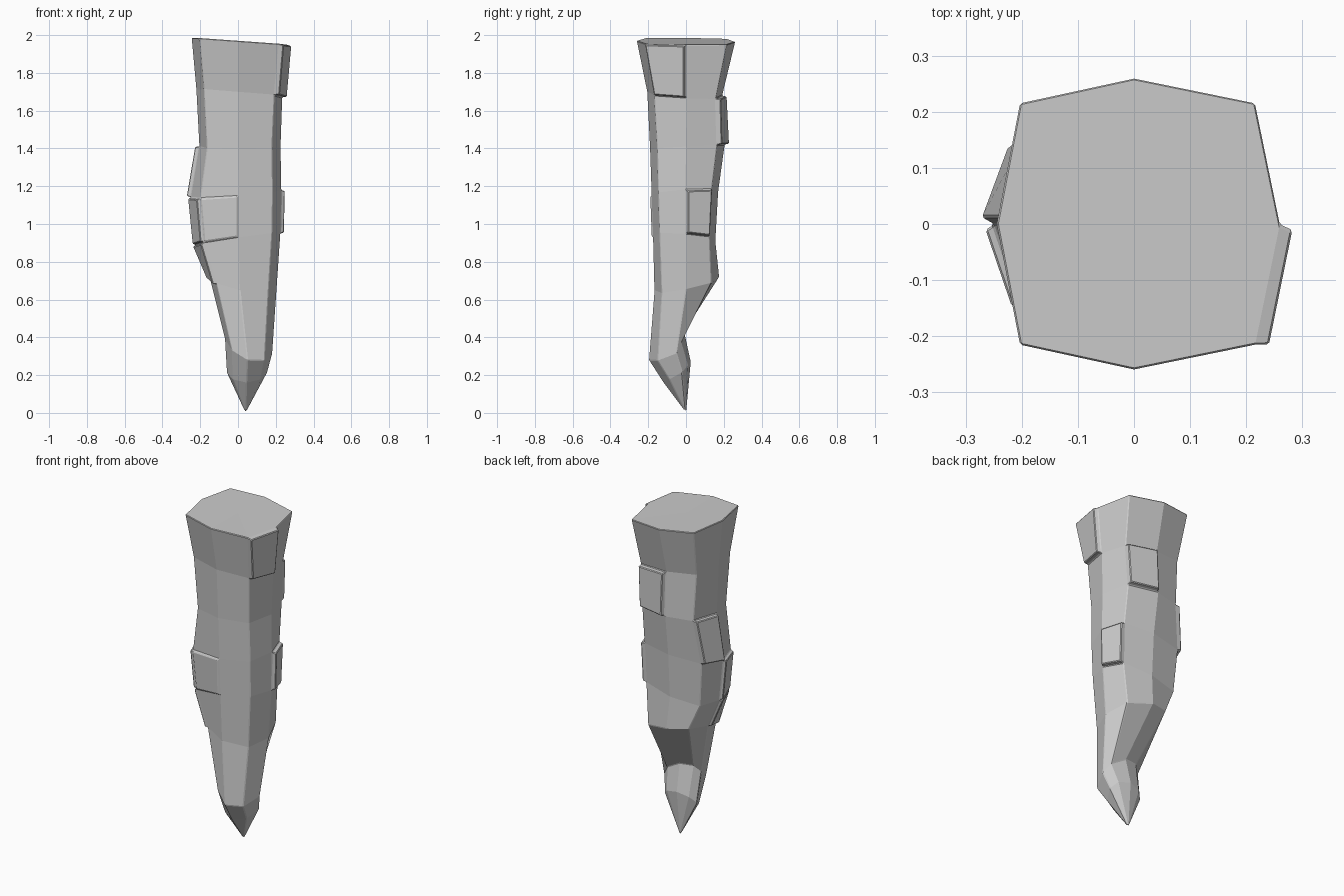
import bpy, bmesh

if "Cube" in bpy.data.objects:
    bpy.data.objects.remove(bpy.data.objects["Cube"])

# Rings: front z, back z, left-side z lift, left x, right x, front y, back y, centre x, side y, corner fullness
RINGS = [
    (1.97, 1.965, 0.018, -0.245, 0.26, -0.26, 0.26, 0.0, 0.0, 0.83),
    (1.70, 1.68, 0.02, -0.22, 0.235, -0.205, 0.192, 0.0, 0.0, 0.82),
    (1.40, 1.42, 0.0, -0.205, 0.225, -0.19, 0.205, 0.0, 0.0, 0.80),
    (1.15, 1.17, -0.02, -0.25, 0.23, -0.183, 0.17, 0.0, 0.0, 0.80),
    (0.93, 0.91, -0.03, -0.225, 0.225, -0.175, 0.155, 0.0, 0.0, 0.80),
    (0.65, 0.72, 0.03, -0.15, 0.205, -0.167, 0.175, 0.01, 0.0, 0.77),
    (0.28, 0.43, 0.04, -0.07, 0.182, -0.197, -0.01, 0.05, -0.05, 0.68),
    (0.16, 0.27, 0.0, -0.06, 0.155, -0.12, 0.025, 0.045, -0.02, 0.68),
]
# Column directions: front, front right, right, back right, back, ...
DIRS = [(0, -1), (1, -1), (1, 0), (1, 1), (0, 1), (-1, 1), (-1, 0), (-1, -1)]


def ring_points(zf, zb, lift, left, right, front, back, cx, sy, full):
    for dx, dy in DIRS:
        k = full if dx and dy else 1.0
        ex, ey = (right if dx > 0 else left), (back if dy > 0 else front)
        x = cx + (ex - cx) * k * abs(dx)
        y = sy + (ey - sy) * k * abs(dy)
        z = (zf + zb) / 2 + (zb - zf) / 2 * dy * k - lift * dx * k
        yield x, y, z


bm = bmesh.new()
rings = [[bm.verts.new(p) for p in ring_points(*r)] for r in RINGS]

# Faceted sides
side = {}
for r in range(len(rings) - 1):
    a, b = rings[r], rings[r + 1]
    for i in range(8):
        j = (i + 1) % 8
        side[r, i] = bm.faces.new((a[i], b[i], b[j], a[j]))

# Broken top and pointed tip
centre = bm.verts.new((0, 0, 1.967))
tip = bm.verts.new((0.04, 0.0, 0.0))
for i in range(8):
    j = (i + 1) % 8
    bm.faces.new((centre, rings[0][i], rings[0][j]))
    bm.faces.new((tip, rings[-1][j], rings[-1][i]))
bmesh.ops.recalc_face_normals(bm, faces=bm.faces)

# Raised rock slabs: (ring, column) of the face and its height
SLABS = [((0, 1), 0.025), ((3, 2), 0.022), ((1, 3), 0.025), ((2, 5), 0.025),
         ((3, 6), 0.018), ((4, 6), 0.018), ((3, 7), 0.008)]
for key, height in SLABS:
    bmesh.ops.inset_individual(bm, faces=[side[key]], thickness=0.008, depth=height)

mesh = bpy.data.meshes.new("stalactite")
bm.to_mesh(mesh)
bm.free()
rock = bpy.data.objects.new("stalactite_rock", mesh)
bpy.context.collection.objects.link(rock)

# Slightly worn edges
bevel = rock.modifiers.new("worn_edges", "BEVEL")
bevel.width = 0.004
bevel.segments = 1
bevel.limit_method = "ANGLE"
bevel.angle_limit = 0.6
